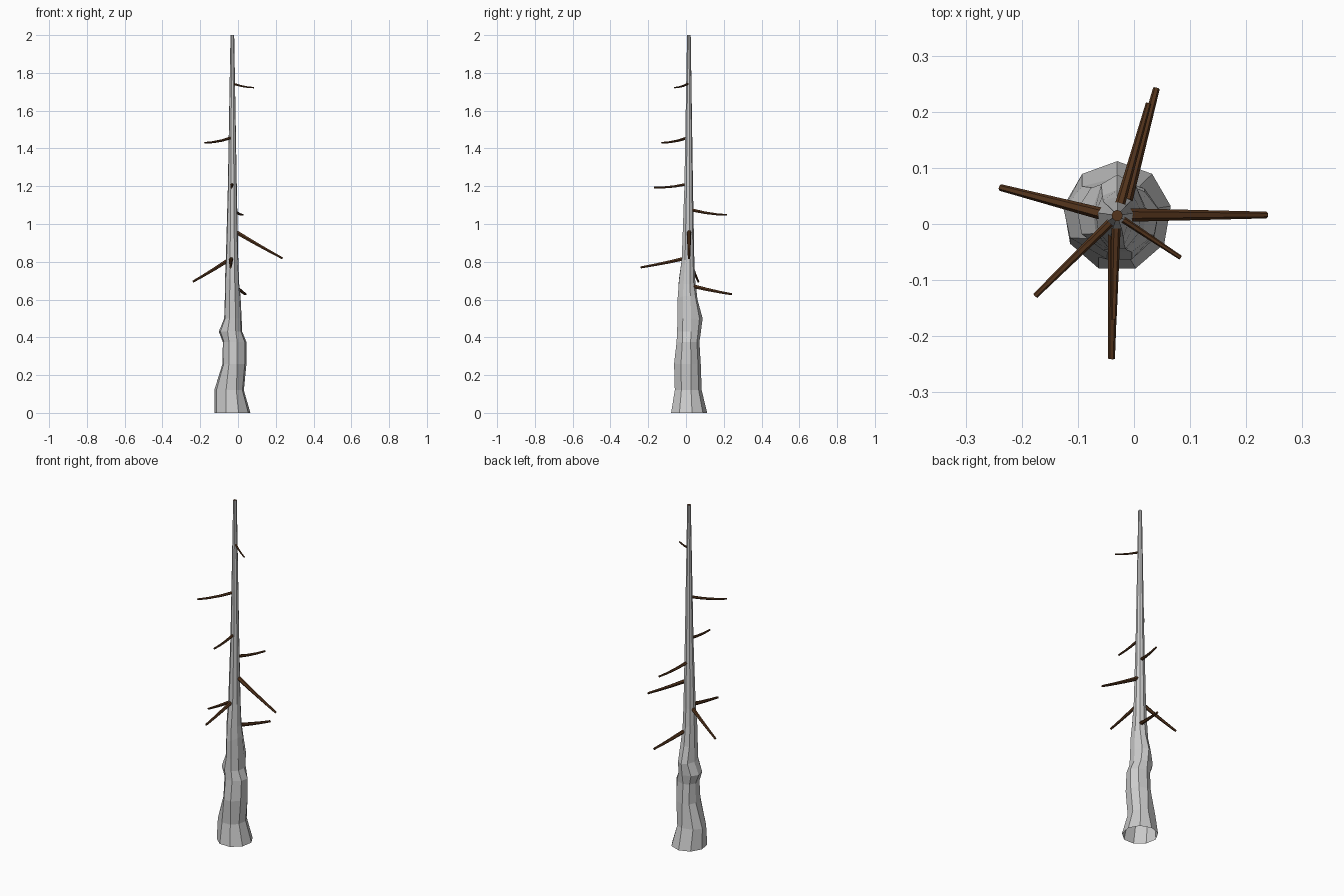
import bpy, bmesh, math
from mathutils import Vector

if "Cube" in bpy.data.objects:
    bpy.data.objects.remove(bpy.data.objects["Cube"])

CX, CY, SIDES = -0.03, 0.015, 9

bark = bpy.data.materials.new("bark_grey")
bark.diffuse_color = (0.6, 0.6, 0.6, 1)
bark.use_nodes = True
bark.node_tree.nodes["Principled BSDF"].inputs["Base Color"].default_value = bark.diffuse_color
wood = bpy.data.materials.new("branch_brown")
wood.diffuse_color = (0.09, 0.035, 0.012, 1)
wood.use_nodes = True
wood.node_tree.nodes["Principled BSDF"].inputs["Base Color"].default_value = wood.diffuse_color


def make_object(name, bm, mats):
    bmesh.ops.recalc_face_normals(bm, faces=bm.faces)
    me = bpy.data.meshes.new(name)
    bm.to_mesh(me)
    bm.free()
    for m in mats:
        me.materials.append(m)
    ob = bpy.data.objects.new(name, me)
    bpy.context.collection.objects.link(ob)
    return ob


def loft(bm, rings):
    for a, b in zip(rings, rings[1:]):
        n = len(a)
        for i in range(n):
            j = (i + 1) % n
            bm.faces.new((a[i], a[j], b[j], b[i]))


# Trunk: lumpy nine-sided tube; each ring is z, reach to +x, -x, +y, -y, z tilt along x
profile = [
    (0.00, .097, .097, .097, .100, 0),
    (0.12, .062, .097, .068, .079, 0),
    (0.26, .076, .053, .063, .083, 0),
    (0.375, .076, .051, .056, .069, 0),
    (0.43, .053, .073, .064, .066, 0),
    (0.50, .050, .044, .073, .064, 0),
    (0.60, .044, .041, .046, .063, 0.02),
    (0.70, .037, .039, .034, .056, -0.02),
    (0.81, .032, .035, .029, .040, 0),
    (1.20, .024, .024, .022, .025, 0),
    (2.00, .010, .010, .010, .010, 0),
]
bm = bmesh.new()
rings = []
for z, xp, xn, yp, yn, tilt in profile:
    ring = []
    for k in range(SIDES):
        a = math.radians(90 + 360 * k / SIDES)
        c, s = math.cos(a), math.sin(a)
        ring.append(bm.verts.new((CX + c * (xp if c > 0 else xn),
                                  CY + s * (yp if s > 0 else yn), z + tilt * c)))
    rings.append(ring)
loft(bm, rings)
# Bare wood at the broken tip; the base stays open
cap = bm.faces.new(rings[-1])
cap.material_index = 1
make_object("trunk", bm, [bark, wood])


# Branches: tapering, slightly sagging six-sided sticks
def branch(name, start, end, r0, r1, sag):
    p, q = Vector(start), Vector(end)
    p = p - (q - p) * 0.06
    axis = (q - p).normalized()
    side = axis.cross(Vector((0, 0, 1))).normalized()
    up = side.cross(axis)
    bm = bmesh.new()
    rings = []
    for t in (0, 0.35, 0.7, 1):
        c = p.lerp(q, t) - Vector((0, 0, sag * 4 * t * (1 - t)))
        r = r0 + (r1 - r0) * t
        rings.append([bm.verts.new(c + r * (math.cos(k * math.pi / 3) * side
                                            + math.sin(k * math.pi / 3) * up))
                      for k in range(6)])
    loft(bm, rings)
    bm.faces.new(rings[0])
    bm.faces.new(rings[-1])
    make_object(name, bm, [wood])


branches = [
    ((-.010, .055, .667), (.040, .242, .628), .011, .006, .002),
    ((-.065, .020, .800), (-.238, .065, .695), .011, .006, .002),
    ((-.036, -.020, .815), (-.040, -.240, .770), .011, .006, .002),
    ((.003, .016, .950), (.236, .016, .818), .012, .006, .002),
    ((-.022, .045, 1.072), (.026, .215, 1.048), .009, .005, .005),
    ((-.032, -.015, 1.208), (-.036, -.170, 1.193), .008, .005, .005),
    ((-.045, .000, 1.455), (-.176, -.128, 1.430), .008, .005, .006),
    ((-.015, .005, 1.740), (.083, -.060, 1.722), .006, .004, .004),
]
for i, b in enumerate(branches, 1):
    branch(f"branch_{i}", *b)
